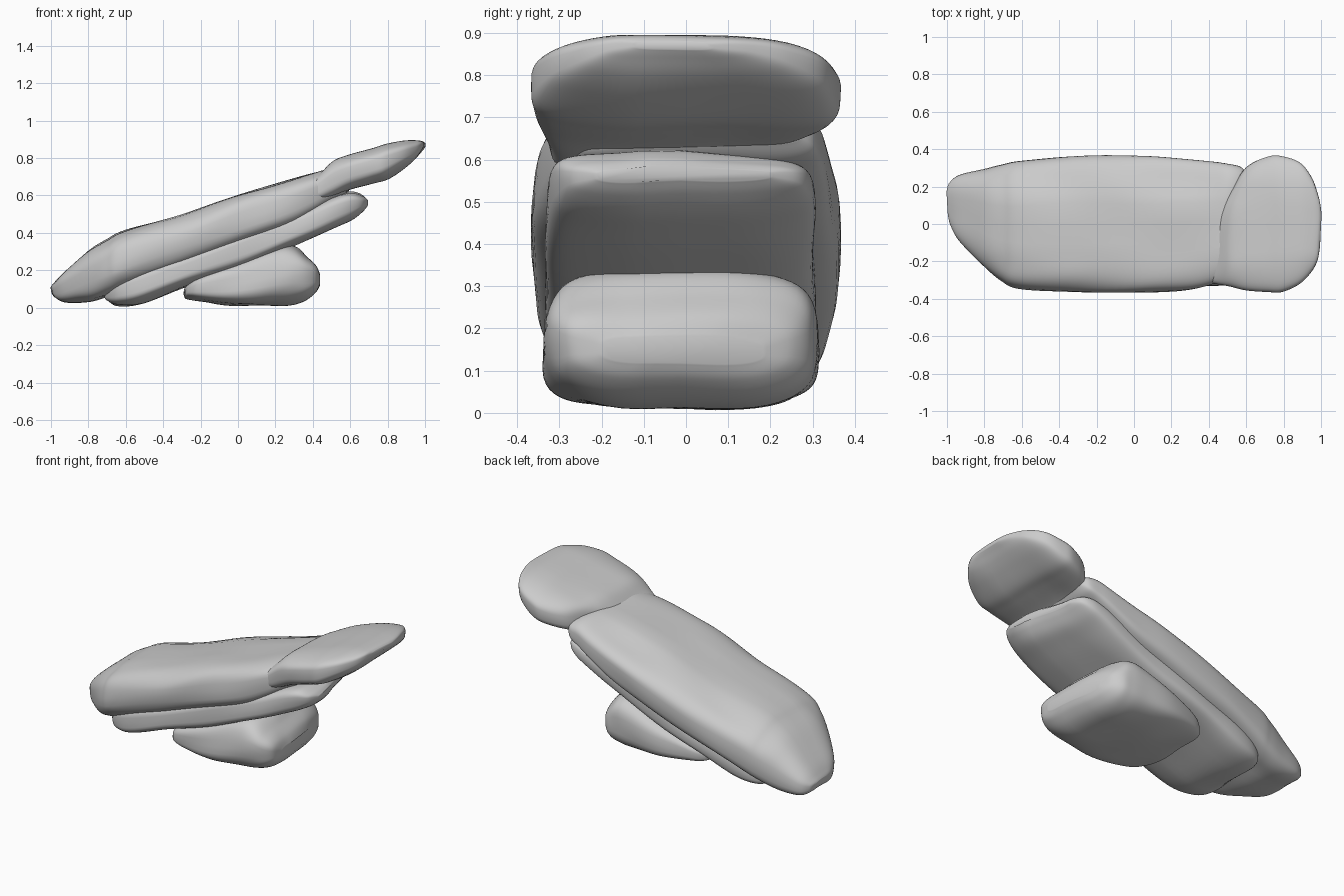
import bpy, bmesh, math
from mathutils import Vector, noise


def spline(a, b, c, d, t):
    # Catmull-Rom blend of four stations
    return [0.5 * (2 * q + (r - p) * t + (2 * p - 5 * q + 4 * r - s) * t * t
                   + (3 * q - p - 3 * r + s) * t ** 3) for p, q, r, s in zip(a, b, c, d)]


def rock(name, stations, power, seed, rough=0.015, drop=0.0, skew=0.0, ring=56, steps=6):
    """Loft rounded-box sections; station = (x, z_low, z_high, y_front, y_back).
    drop lowers the back shoulder; skew pulls the upper end's back corner in."""
    rows = []
    for i in range(len(stations) - 1):
        a, b = stations[max(i - 1, 0)], stations[i]
        c, d = stations[i + 1], stations[min(i + 2, len(stations) - 1)]
        rows += [spline(a, b, c, d, k / steps) for k in range(steps)]
    rows.append(stations[-1])
    x_min, x_max = rows[0][0], rows[-1][0]
    bm = bmesh.new()
    loops = []
    for x, z0, z1, y0, y1 in rows:
        loop = []
        for k in range(ring):
            t = 2 * math.pi * k / ring
            u = math.copysign(abs(math.cos(t)) ** (2 / power), math.cos(t))
            v = math.copysign(abs(math.sin(t)) ** (2 / power), math.sin(t))
            p = Vector((x, (y0 + y1) / 2 + u * (y1 - y0) / 2,
                        (z0 + z1) / 2 + v * (z1 - z0) / 2))
            # sloping back shoulder and skewed end
            s = min(max((p.y - 0.10) / 0.24, 0), 1)
            p.z -= drop * s * (0.7 + 0.3 * v) * min(1, (z1 - z0) / 0.25)
            e = (x - x_min) / (x_max - x_min)
            p.x -= skew * e ** 3 * max(0, (p.y + 0.1) / 0.4)
            # soft lumps, stretched along the bedding direction
            q = Vector((p.x * 2.4, p.y * 5, (p.z - 0.4 * p.x) * 7)) + Vector((seed, 0, 0))
            p += noise.noise_vector(q) * rough
            p.z = max(p.z, 0.0)
            loop.append(bm.verts.new(p))
        loops.append(loop)
    for l0, l1 in zip(loops, loops[1:]):
        for k in range(ring):
            n = (k + 1) % ring
            bm.faces.new((l0[k], l0[n], l1[n], l1[k]))
    bm.faces.new(loops[0])
    bm.faces.new(loops[-1][::-1])
    bmesh.ops.recalc_face_normals(bm, faces=bm.faces)
    for f in bm.faces:
        f.smooth = True
    me = bpy.data.meshes.new(name)
    bm.to_mesh(me)
    bm.free()
    ob = bpy.data.objects.new(name, me)
    bpy.context.collection.objects.link(ob)
    return ob


# Long leaning slab
rock("main_slab", [
    (-1.00, 0.07, 0.11, 0.06, 0.18), (-0.985, 0.05, 0.13, 0.00, 0.22),
    (-0.93, 0.03, 0.19, -0.09, 0.26), (-0.80, 0.03, 0.30, -0.22, 0.29),
    (-0.70, 0.06, 0.36, -0.30, 0.315), (-0.60, 0.10, 0.41, -0.34, 0.335),
    (-0.30, 0.21, 0.50, -0.36, 0.36), (0.00, 0.32, 0.60, -0.365, 0.36),
    (0.25, 0.42, 0.675, -0.355, 0.355), (0.40, 0.50, 0.72, -0.325, 0.345),
    (0.50, 0.56, 0.745, -0.28, 0.33), (0.57, 0.60, 0.73, -0.24, 0.31),
    (0.60, 0.64, 0.70, -0.18, 0.27)], 3.6, 1.0, drop=0.04)

# Thin slab beneath it
rock("lower_slab", [
    (-0.71, 0.05, 0.08, -0.12, 0.12), (-0.695, 0.035, 0.10, -0.20, 0.19),
    (-0.64, 0.015, 0.15, -0.28, 0.25), (-0.50, 0.025, 0.22, -0.33, 0.285),
    (-0.25, 0.12, 0.31, -0.34, 0.30), (0.05, 0.23, 0.42, -0.335, 0.305),
    (0.35, 0.35, 0.53, -0.33, 0.305), (0.52, 0.43, 0.60, -0.325, 0.30),
    (0.61, 0.475, 0.62, -0.31, 0.29), (0.665, 0.52, 0.60, -0.28, 0.26),
    (0.69, 0.55, 0.58, -0.22, 0.20)], 3.8, 7.0, skew=0.09)

# Wedge-shaped foot stone
rock("base_stone", [
    (-0.285, 0.06, 0.10, -0.18, 0.17), (-0.27, 0.05, 0.12, -0.24, 0.22),
    (-0.20, 0.035, 0.17, -0.30, 0.27), (0.00, 0.012, 0.25, -0.335, 0.31),
    (0.20, 0.01, 0.33, -0.335, 0.315), (0.30, 0.02, 0.335, -0.33, 0.31),
    (0.37, 0.045, 0.28, -0.31, 0.295), (0.42, 0.085, 0.23, -0.27, 0.25),
    (0.44, 0.12, 0.18, -0.20, 0.18)], 3.6, 13.0, rough=0.012, skew=0.06)

# Cap stone overhanging the upper end
rock("cap_stone", [
    (0.37, 0.57, 0.65, -0.30, -0.08), (0.39, 0.56, 0.675, -0.315, 0.00),
    (0.44, 0.565, 0.72, -0.325, 0.06), (0.51, 0.59, 0.785, -0.335, 0.16),
    (0.60, 0.63, 0.82, -0.355, 0.30),
    (0.72, 0.665, 0.855, -0.365, 0.365), (0.80, 0.69, 0.88, -0.365, 0.365),
    (0.89, 0.75, 0.895, -0.325, 0.33), (0.95, 0.80, 0.895, -0.26, 0.25),
    (0.985, 0.84, 0.89, -0.19, 0.15), (1.00, 0.86, 0.88, -0.12, 0.06)],
    3.5, 21.0, rough=0.01, drop=0.03)
